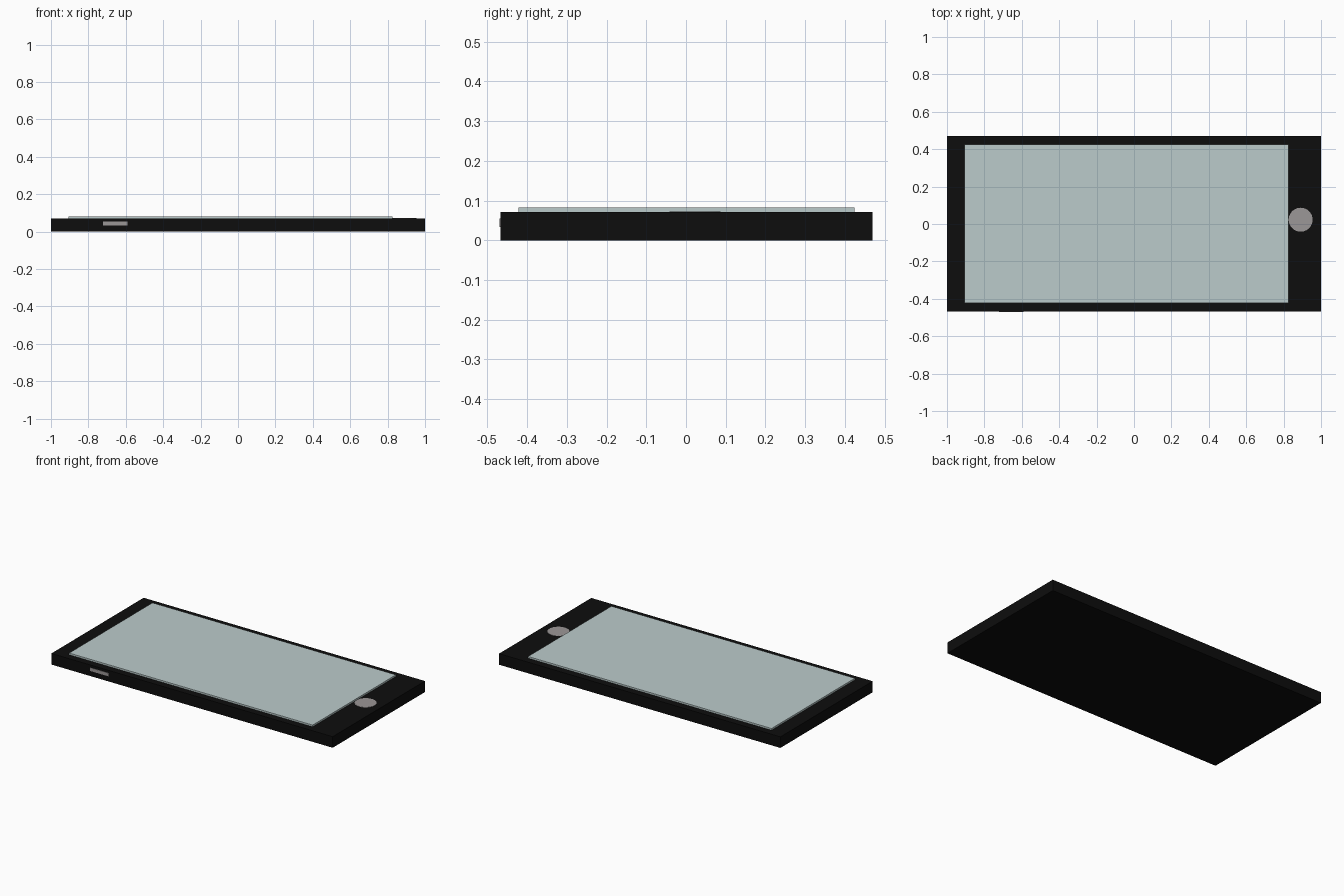
import bpy

if "Cube" in bpy.data.objects:
    bpy.data.objects.remove(bpy.data.objects["Cube"])


def material(name, rgb):
    m = bpy.data.materials.new(name)
    m.diffuse_color = (*rgb, 1)
    m.use_nodes = True
    m.node_tree.nodes["Principled BSDF"].inputs["Base Color"].default_value = m.diffuse_color
    return m


def box(name, lo, hi, mat):
    centre = [(a + b) / 2 for a, b in zip(lo, hi)]
    bpy.ops.mesh.primitive_cube_add(size=1, location=centre)
    ob = bpy.context.object
    ob.name = name
    ob.scale = [b - a for a, b in zip(lo, hi)]
    bpy.ops.object.transform_apply(location=False, rotation=False, scale=True)
    ob.data.materials.append(mat)
    return ob


black = material("black_casing", (0.004, 0.004, 0.004))
glass = material("pale_glass", (0.50, 0.60, 0.60))
grey = material("button_grey", (0.33, 0.31, 0.31))

# Slab casing
box("casing", (-1, -0.467, 0), (1, 0.47, 0.071), black)

# Raised display panel
box("screen", (-0.905, -0.422, 0.06), (0.826, 0.424, 0.082), glass)

# Side key on the front edge
box("side_key", (-0.722, -0.47, 0.034), (-0.592, -0.45, 0.055), grey)

# Round button beside the screen, almost flush
bpy.ops.mesh.primitive_cylinder_add(vertices=48, radius=0.064, depth=0.02,
                                    location=(0.891, 0.023, 0.063))
button = bpy.context.object
button.name = "round_button"
button.data.materials.append(grey)
bpy.ops.object.shade_smooth_by_angle()
